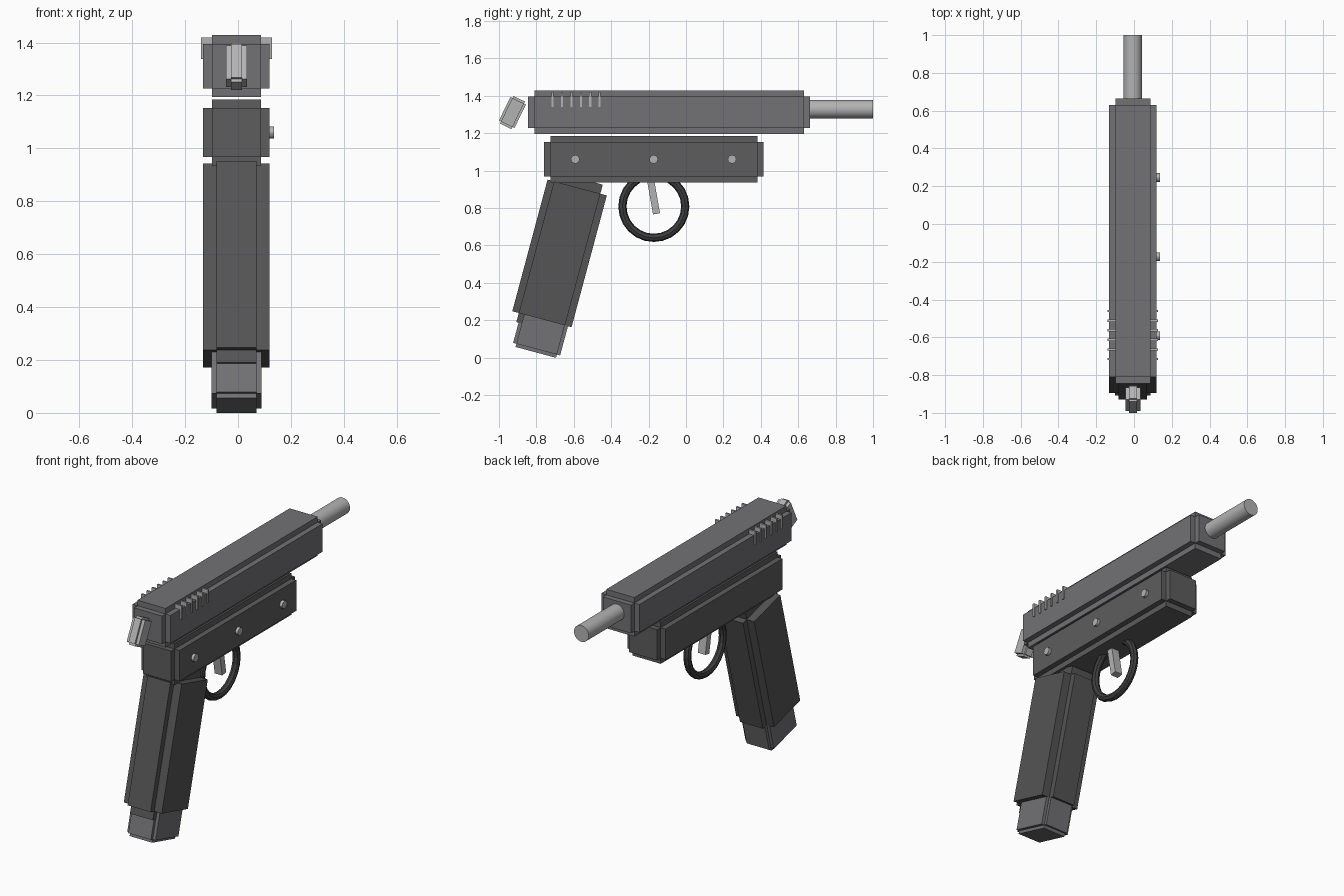
import bpy, bmesh
from math import radians
from mathutils import Matrix, Vector

if "Cube" in bpy.data.objects:
    bpy.data.objects.remove(bpy.data.objects["Cube"])

X0 = -0.006  # body centreline (screws on one side shift the bounds)


def paint(name, r, g, b):
    mat = bpy.data.materials.new(name)
    mat.diffuse_color = (r, g, b, 1)
    mat.use_nodes = True
    mat.node_tree.nodes["Principled BSDF"].inputs["Base Color"].default_value = mat.diffuse_color
    return mat


STEEL = paint("slide_grey", 0.17, 0.17, 0.18)
DARK = paint("frame_grey", 0.11, 0.11, 0.11)
GRIP = paint("grip_grey", 0.09, 0.09, 0.09)
BLACK = paint("guard_black", 0.05, 0.05, 0.05)
LIGHT = paint("bare_metal", 0.45, 0.45, 0.45)


def finish(name, bm, loc, mat, tilt=0.0):
    bmesh.ops.recalc_face_normals(bm, faces=bm.faces)
    me = bpy.data.meshes.new(name)
    bm.to_mesh(me)
    bm.free()
    me.materials.append(mat)
    ob = bpy.data.objects.new(name, me)
    ob.location = loc
    ob.rotation_euler.x = radians(tilt)
    bpy.context.collection.objects.link(ob)
    return ob


def notched_box(name, loc, size, notch, mat, tilt=0.0):
    """Box whose edges are all cut back to a square step."""
    core = [s - 2 * n for s, n in zip(size, notch)]
    bm = bmesh.new()
    bmesh.ops.create_cube(bm, size=1, matrix=Matrix.Diagonal((*core, 1)))
    bm.normal_update()
    normals = [f.normal.copy() for f in bm.faces]
    caps = bmesh.ops.extrude_discrete_faces(bm, faces=bm.faces[:])["faces"]
    for f, n in zip(caps, normals):
        step = Vector(a * b for a, b in zip(n, notch))
        bmesh.ops.translate(bm, verts=f.verts, vec=step)
    bmesh.ops.remove_doubles(bm, verts=bm.verts, dist=1e-5)
    return finish(name, bm, loc, mat, tilt)


def box(name, loc, size, mat, tilt=0.0):
    bm = bmesh.new()
    bmesh.ops.create_cube(bm, size=1, matrix=Matrix.Diagonal((*size, 1)))
    return finish(name, bm, loc, mat, tilt)


def cylinder(name, loc, radius, depth, axis, sides, mat):
    bm = bmesh.new()
    rot = Matrix.Rotation(radians(90), 4, "X" if axis == "Y" else "Y")
    bmesh.ops.create_cone(bm, cap_ends=True, segments=sides, radius1=radius,
                          radius2=radius, depth=depth, matrix=rot)
    ob = finish(name, bm, loc, mat)
    bpy.ops.object.select_all(action="DESELECT")
    ob.select_set(True)
    bpy.context.view_layer.objects.active = ob
    bpy.ops.object.shade_smooth_by_angle(angle=radians(30))
    return ob


# Upper slide and lower frame
notched_box("slide", (X0, -0.09, 1.311), (0.252, 1.508, 0.234), (0.033,) * 3, STEEL)
notched_box("frame", (X0, -0.172, 1.06), (0.252, 1.172, 0.25), (0.033,) * 3, DARK)

# Raked grip with the magazine showing below it
notched_box("grip", (X0, -0.676, 0.557), (0.252, 0.328, 0.829),
            (0.05, 0.036, 0.05), GRIP, -15)
notched_box("magazine", (X0, -0.745, 0.245), (0.188, 0.26, 0.45),
            (0.019, 0.018, 0.018), STEEL, -15)

# Hammer
notched_box("hammer", (X0, -0.928, 1.31), (0.08, 0.092, 0.164),
            (0.019, 0.012, 0.012), LIGHT, -26)

# Barrel
cylinder("barrel", (X0, 0.7, 1.328), 0.049, 0.6, "Y", 32, LIGHT)

# Trigger guard and trigger
bpy.ops.mesh.primitive_torus_add(location=(X0, -0.172, 0.808),
                                 rotation=(0, radians(90), 0),
                                 major_radius=0.168, minor_radius=0.022,
                                 major_segments=24, minor_segments=8)
bpy.context.object.name = "trigger_guard"
bpy.context.object.data.materials.append(BLACK)
box("trigger", (X0, -0.175, 0.867), (0.05, 0.038, 0.20), LIGHT, 10)

# Grip ridges on both sides of the slide
for i in range(6):
    for side in (-1, 1):
        box("slide_ridge", (X0 + side * 0.113, -0.714 + i * 0.0505, 1.379),
            (0.042, 0.011, 0.081), LIGHT)

# Frame screws on the right side
for y in (-0.592, -0.173, 0.246):
    cylinder("screw", (0.122, y, 1.06), 0.023, 0.03, "X", 12, LIGHT)
